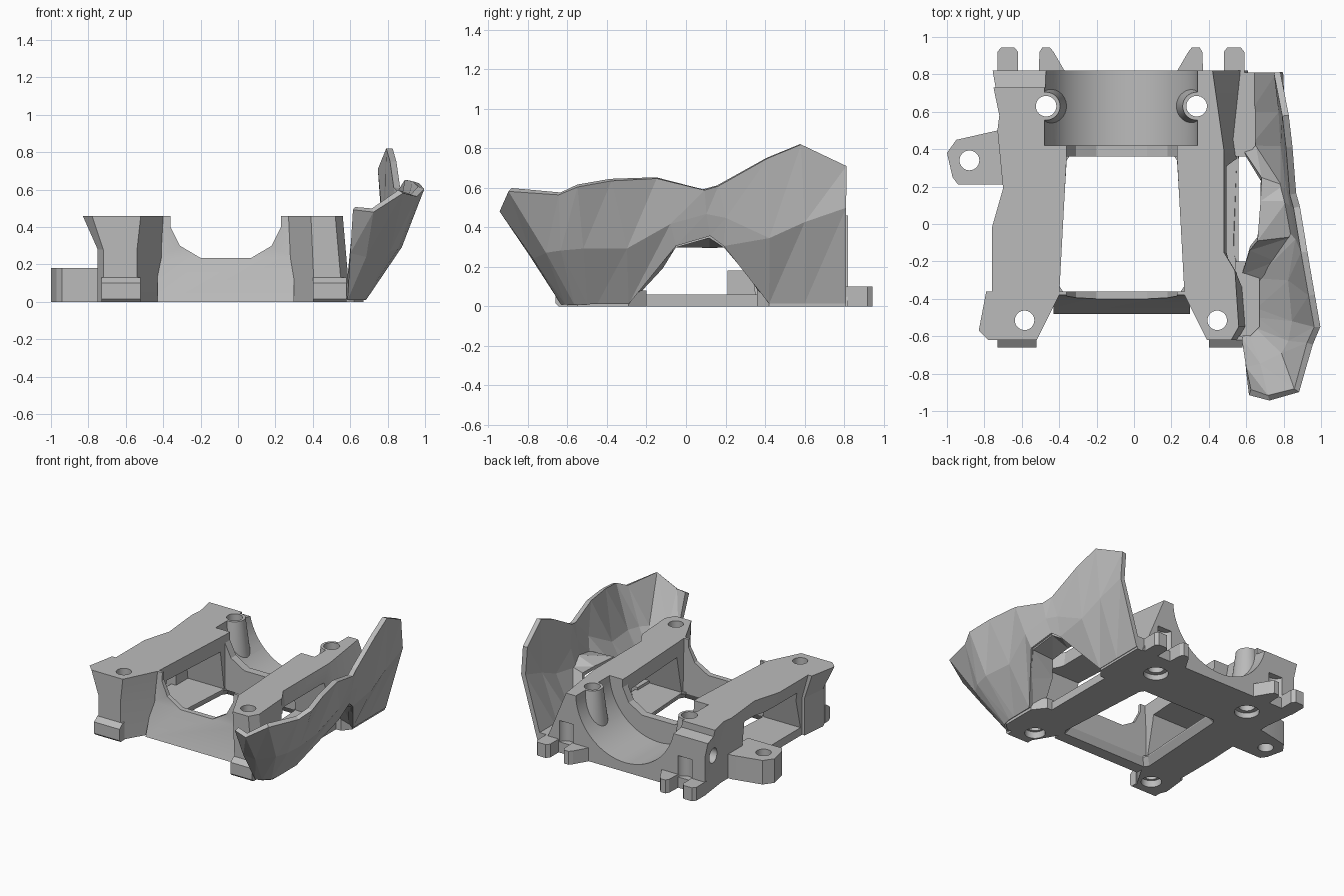
import bpy, bmesh, math

cube = bpy.data.objects.get("Cube")
if cube:
    bpy.data.objects.remove(cube, do_unlink=True)

grey = bpy.data.materials.new("mid grey")
grey.use_nodes = True
colour = (0.5, 0.5, 0.5, 1)
grey.diffuse_color = colour
grey.node_tree.nodes["Principled BSDF"].inputs["Base Color"].default_value = colour

CX = -0.07    # centre line of the frame
TOP = 0.46    # height of the rails
round_parts = []


def make(name, verts, faces):
    mesh = bpy.data.meshes.new(name)
    mesh.from_pydata(verts, [], faces)
    bm = bmesh.new()
    bm.from_mesh(mesh)
    bmesh.ops.recalc_face_normals(bm, faces=bm.faces)
    bm.to_mesh(mesh)
    bm.free()
    obj = bpy.data.objects.new(name, mesh)
    bpy.context.collection.objects.link(obj)
    mesh.materials.append(grey)
    return obj


def loft(name, *rings):
    """Solid through outlines that have the same number of points."""
    n = len(rings[0])
    last = n * (len(rings) - 1)
    faces = [tuple(range(n)), tuple(range(last, last + n))]
    for k in range(0, last, n):
        faces += [(k + i, k + (i + 1) % n, k + (i + 1) % n + n, k + i + n) for i in range(n)]
    return make(name, [p for r in rings for p in r], faces)


def level(pts, z):
    return [(x, y, z) for x, y in pts]


def extrude(name, pts, axis, lo, hi):
    """Extrude a 2D profile along an axis."""
    place = {"x": lambda p, t: (t, p[0], p[1]),
             "y": lambda p, t: (p[0], t, p[1]),
             "z": lambda p, t: (p[0], p[1], t)}[axis]
    return loft(name, [place(p, lo) for p in pts], [place(p, hi) for p in pts])


def sheet(name, columns, thickness):
    """Thin faceted sheet through columns of points."""
    rows = len(columns[0])
    faces = []
    for c in range(len(columns) - 1):
        for r in range(rows - 1):
            a, b = rows * c + r, rows * c + rows + r
            faces += [(a, b, b + 1), (a, b + 1, a + 1)]
    obj = make(name, [p for col in columns for p in col], faces)
    mod = obj.modifiers.new("thickness", "SOLIDIFY")
    mod.thickness, mod.offset = thickness, 0


def box(name, x0, x1, y0, y1, z0, z1):
    return extrude(name, [(x0, y0), (x1, y0), (x1, y1), (x0, y1)], "z", z0, z1)


def ring(u, v, r, n=32):
    return [(u + r * math.cos(math.tau * i / n), v + r * math.sin(math.tau * i / n))
            for i in range(n)]


def cut(obj, cutters):
    for c in cutters:
        mod = obj.modifiers.new("cut", "BOOLEAN")
        mod.operation, mod.solver, mod.object = "DIFFERENCE", "EXACT", c
    bpy.context.view_layer.update()
    graph = bpy.context.evaluated_depsgraph_get()
    mesh = bpy.data.meshes.new_from_object(obj.evaluated_get(graph))
    obj.modifiers.clear()
    obj.data = mesh
    round_parts.append(obj)


# Cutters
bore = extrude("bore_cutter", ring(CX, 0.48, 0.41, 64), "y", 0.42, 1.0)
throat = extrude("throat_cutter", [(-.36, .6), (-.36, .40), (-.31, .30), (-.2, .235),
                                   (.07, .235), (.18, .30), (.23, .40), (.23, .6)], "y", -0.6, 0.5)
windows = extrude("window_cutter", [(-.34, .06), (.35, .06), (.31, .35), (-.27, .35)],
                  "x", -1.2, 1.2)
hole_outline = [(-.38, -.36), (.25, -.36), (.27, -.33), (.23, .34),
                (.21, .37), (-.34, .37), (-.36, .34), (-.40, -.33)]
opening = extrude("opening_cutter", hole_outline, "z", -0.1, 0.3)
chamfer = loft("chamfer_cutter",
               level([(CX + (x - CX) * 1.13, y * 1.1) for x, y in hole_outline], -.01),
               level(hole_outline, .05))
rear_holes = [extrude("rear_hole_cutter", ring(x, .63, .055), "z", -.1, .6) for x in (-.47, .335)]
rear_sinks = [extrude("rear_sink_cutter", ring(x, .63, .085), "z", -.1, .04) for x in (-.47, .335)]
front_holes = [extrude("front_hole_cutter", ring(x, -.515, .052), "z", -.1, .6)
               for x in (-.585, .445)]
front_sinks = [extrude("front_sink_cutter", ring(x, -.515, .07), "z", -.1, .05)
               for x in (-.585, .445)]
pockets = [extrude("rear_pocket_cutter", ring(x, .83, .06), "z", .08, .24) for x in (-.565, .415)]
side_hole = extrude("side_hole_cutter", ring(.70, .25, .055), "x", -.9, -.6)
ear_hole = extrude("ear_hole_cutter", ring(-.88, .34, .053), "z", -.1, .4)
ledge = extrude("rear_ledge_cutter", [(.73, .5), (.73, .41), (.85, .39), (.85, .5)], "x", -.9, -.47)
holes = rear_holes + rear_sinks + front_holes + front_sinks + pockets
cutters = [bore, throat, windows, opening, chamfer, side_hole, ear_hole, ledge] + holes

# Side rails
left_top = [(-.77, .82), (-.72, .58), (-.73, .50), (-.70, .19), (-.76, -.02), (-.76, -.36),
            (-.79, -.36), (-.83, -.57), (-.78, -.62), (-.52, -.62), (-.40, -.38), (-.36, .36), (-.36, .82)]
left_low = [(-.73, .82), (-.70, .58), (-.70, .50), (-.70, .19), (-.71, -.02), (-.71, -.36),
            (-.73, -.36), (-.75, -.55), (-.72, -.62), (-.54, -.62), (-.41, -.40), (-.36, .36), (-.36, .82)]
right_top = [(.23, .82), (.23, .36), (.27, -.38), (.39, -.62), (.52, -.62), (.56, -.55),
             (.54, -.25), (.48, -.15), (.48, .40), (.42, .82)]
right_low = [(.23, .82), (.23, .36), (.28, -.40), (.41, -.62), (.56, -.62), (.60, -.55),
             (.58, -.30), (.54, -.15), (.56, .35), (.61, .82)]
left_rail = loft("rail_ear_side", level(left_low, 0), level(left_low, .28), level(left_top, TOP))
cut(left_rail, [bore, windows, ledge, side_hole, chamfer] + holes)
right_rail = loft("rail_shell_side", level(right_low, 0), level(right_top, TOP))
cut(right_rail, [bore, windows, chamfer] + holes)

# Rear saddle and front crossbar
saddle = box("rear_saddle", -.50, .37, .36, .82, 0, TOP)
cut(saddle, [bore, throat, ledge, chamfer] + rear_holes + rear_sinks + pockets)
crossbar = extrude("front_crossbar", [(-.48, 0), (-.36, 0), (-.36, TOP), (-.38, TOP), (-.40, .235)],
                   "x", -.43, .30)
cut(crossbar, [throat, chamfer])

# Base plate under the windows
base = box("base_plate", -.70, .56, -.40, .40, 0, .06)
cut(base, [opening, chamfer])

# Screw bosses inside the saddle
for i, x in enumerate((-.47, .335)):
    boss = loft("screw_boss", level(ring(x, .63, .13), .03), level(ring(x, .63, .075), TOP))
    cut(boss, [rear_holes[i], rear_sinks[i], ledge])

# Side ear with hole
ear = extrude("side_ear", [(-.66, .50), (-.73, .50), (-.95, .45), (-1.0, .38), (-.97, .25),
                           (-.94, .21), (-.66, .21)], "z", 0, .18)
cut(ear, [ear_hole])

# Front toes and rear hooks
for x0, x1 in ((-.73, -.52), (.40, .58)):
    extrude("front_toe", [(-.66, .015), (-.645, 0), (-.60, 0), (-.60, .13), (-.62, .13), (-.66, .10)],
            "x", x0, x1)
hooks = [[(-.73, .80), (-.73, .92), (-.71, .945), (-.64, .945), (-.62, .92), (-.62, .80)],
         [(-.51, .80), (-.505, .92), (-.49, .945), (-.45, .945), (-.43, .92), (-.36, .80)]]
for pts in hooks:
    extrude("rear_hook", pts, "z", 0, .10)
    extrude("rear_hook", [(-.14 - x, y) for x, y in pts], "z", 0, .10)

# Faceted side shell: columns of low, middle and top points from nose to tail
sheet("side_shell", [
    [(.58, -.62, .02), (.60, -.78, .27), (.62, -.90, .50)],
    [(.62, -.60, .02), (.68, -.76, .25), (.72, -.93, .49)],
    [(.66, -.56, .02), (.80, -.70, .28), (.87, -.89, .59)],
    [(.67, -.50, .02), (.84, -.63, .29), (.94, -.64, .57)],
    [(.67, -.45, .02), (.86, -.52, .30), (.98, -.55, .61)],
    [(.67, -.29, .02), (.84, -.30, .30), (.95, -.38, .64)],
    [(.85, -.05, .31), (.88, -.08, .42), (.91, -.15, .65)],
    [(.82, .12, .36), (.85, .10, .47), (.87, .09, .59)],
    [(.80, .19, .31), (.83, .20, .45), (.85, .16, .61)],
    [(.64, .42, .02), (.80, .42, .35), (.83, .41, .75)],
    [(.64, .60, .02), (.79, .60, .43), (.81, .58, .82)],
    [(.64, .81, .02), (.78, .81, .50), (.765, .81, .71)]], .035)

# Inner lip around the shell window
sheet("shell_window_lip", [
    [(.58, -.26, .06), (.66, -.31, .04)],
    [(.62, -.13, .20), (.76, -.19, .17)],
    [(.66, -.08, .31), (.85, -.06, .31)],
    [(.68, .12, .31), (.82, .12, .36)],
    [(.68, .24, .31), (.80, .20, .31)],
    [(.59, .38, .08), (.65, .43, .04)]], .03)

# Feet joining the shell to the frame
extrude("shell_front_foot", [(.54, -.60), (.62, -.60), (.67, -.55), (.67, -.29), (.60, -.20), (.54, -.20)],
        "z", 0, .08)
extrude("shell_rear_foot", [(.52, .36), (.60, .36), (.65, .42), (.65, .81), (.52, .81)], "z", 0, .10)

# Remove cutters, then shade the round parts smoothly
for c in cutters:
    bpy.data.objects.remove(c, do_unlink=True)
bpy.ops.object.select_all(action="DESELECT")
for obj in round_parts:
    obj.select_set(True)
    bpy.context.view_layer.objects.active = obj
bpy.ops.object.shade_smooth_by_angle(angle=math.radians(20))
